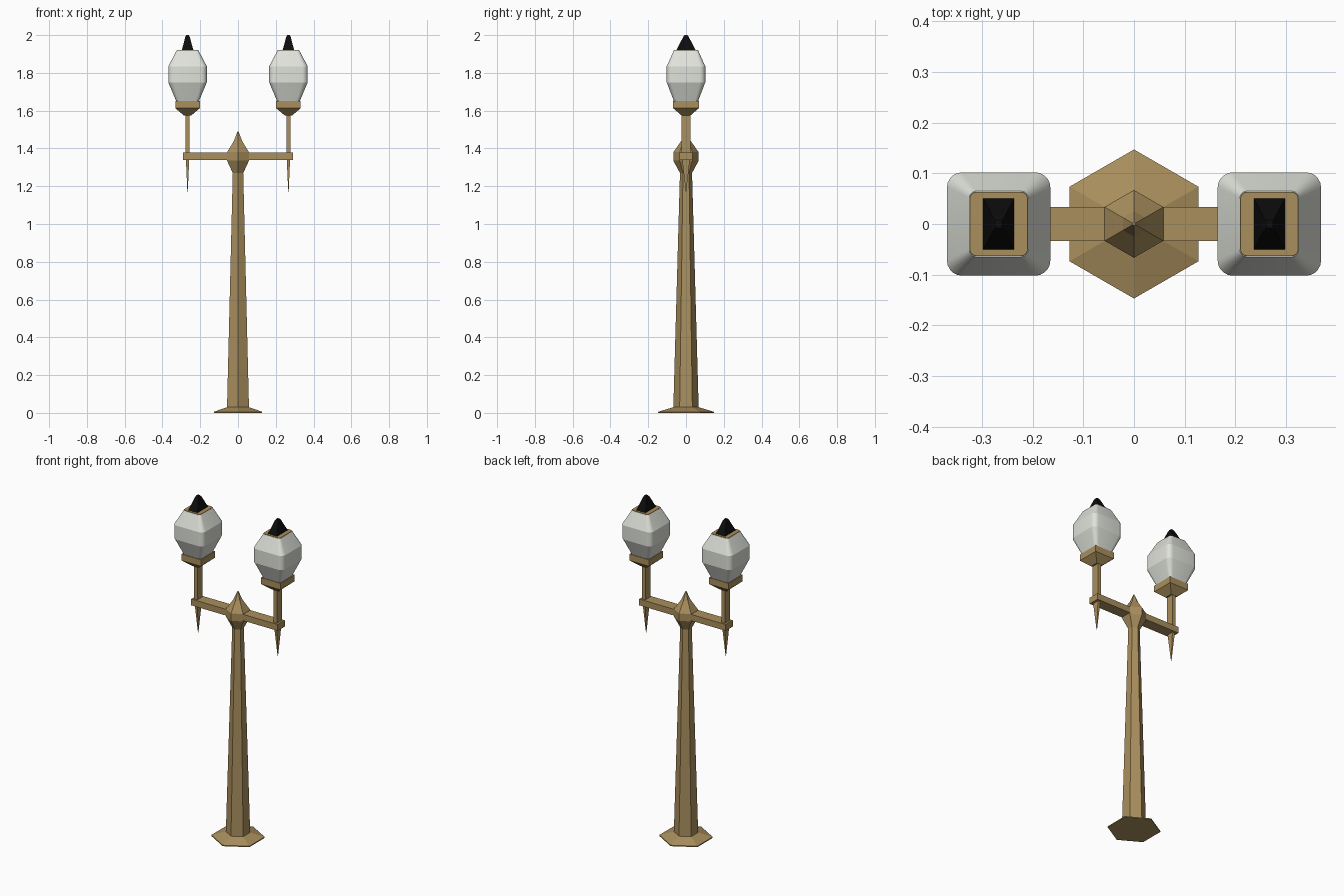
import bpy, bmesh, math

if "Cube" in bpy.data.objects:
    bpy.data.objects.remove(bpy.data.objects["Cube"])


def material(name, rgb):
    m = bpy.data.materials.new(name)
    m.diffuse_color = (*rgb, 1)
    m.use_nodes = True
    m.node_tree.nodes["Principled BSDF"].inputs["Base Color"].default_value = m.diffuse_color
    return m


BRONZE = material("bronze", (0.40, 0.275, 0.11))
GLASS = material("frosted glass", (0.74, 0.76, 0.70))
BLACK = material("black", (0.004, 0.004, 0.004))


def hexagon(r):
    # corners point along +y and -y
    return [(r * math.cos(math.pi / 6 + i * math.pi / 3),
             r * math.sin(math.pi / 6 + i * math.pi / 3)) for i in range(6)]


def rect(hx, hy):
    return [(hx, -hy), (hx, hy), (-hx, hy), (-hx, -hy)]


def round_rect(hx, hy, r, n=5):
    pts = []
    for k, (sx, sy) in enumerate([(1, 1), (-1, 1), (-1, -1), (1, -1)]):
        for i in range(n + 1):
            a = (k + i / n) * math.pi / 2
            pts.append((sx * (hx - r) + r * math.cos(a), sy * (hy - r) + r * math.sin(a)))
    return pts


def loft(name, sections, mat, x=0, smooth=False):
    """Skin a stack of (z, loop) sections and cap both ends."""
    bm = bmesh.new()
    rings = [[bm.verts.new((px + x, py, z)) for px, py in loop] for z, loop in sections]
    n = len(rings[0])
    for a, b in zip(rings, rings[1:]):
        for i in range(n):
            j = (i + 1) % n
            bm.faces.new((a[i], a[j], b[j], b[i]))
    bm.faces.new(rings[0][::-1])
    bm.faces.new(rings[-1])
    me = bpy.data.meshes.new(name)
    bm.to_mesh(me)
    bm.free()
    me.materials.append(mat)
    ob = bpy.data.objects.new(name, me)
    bpy.context.collection.objects.link(ob)
    if smooth:
        bpy.context.view_layer.objects.active = ob
        ob.select_set(True)
        bpy.ops.object.shade_smooth_by_angle(angle=math.radians(20))
        ob.select_set(False)
    return ob


# Hexagonal foot, tapered post and pointed head
loft("foot", [(0, hexagon(0.147)), (0.006, hexagon(0.147)), (0.03, hexagon(0.068))], BRONZE)
loft("post", [(0.03, hexagon(0.067)), (1.27, hexagon(0.032))], BRONZE)
loft("post_head", [(z, hexagon(r)) for z, r in
     [(1.27, 0.032), (1.335, 0.067), (1.38, 0.067), (1.44, 0.025), (1.49, 0.003)]], BRONZE)

# Crossbar
loft("crossbar", [(1.34, rect(0.29, 0.034)), (1.378, rect(0.29, 0.034))], BRONZE)

# Lamps on both ends
for side, x in (("left", -0.267), ("right", 0.267)):
    loft(side + "_spike", [(1.17, rect(0.001, 0.001)), (1.345, rect(0.009, 0.021))], BRONZE, x)
    loft(side + "_upright", [(1.37, rect(0.011, 0.024)), (1.58, rect(0.011, 0.024))], BRONZE, x)
    loft(side + "_cup", [(1.575, rect(0.02, 0.024)), (1.613, rect(0.065, 0.068)),
                         (1.652, rect(0.065, 0.068))], BRONZE, x)
    loft(side + "_globe", [(1.65, round_rect(0.06, 0.064, 0.018)),
                           (1.75, round_rect(0.102, 0.102, 0.03)),
                           (1.835, round_rect(0.102, 0.102, 0.03)),
                           (1.918, round_rect(0.058, 0.065, 0.014))], GLASS, x, True)
    loft(side + "_cap_plate", [(1.914, round_rect(0.058, 0.064, 0.014)),
                               (1.921, round_rect(0.057, 0.063, 0.014))], BRONZE, x)
    loft(side + "_finial", [(1.92, rect(0.031, 0.051)), (1.955, rect(0.021, 0.033)),
                            (1.99, rect(0.012, 0.015)), (2.0, rect(0.007, 0.008))], BLACK, x)
